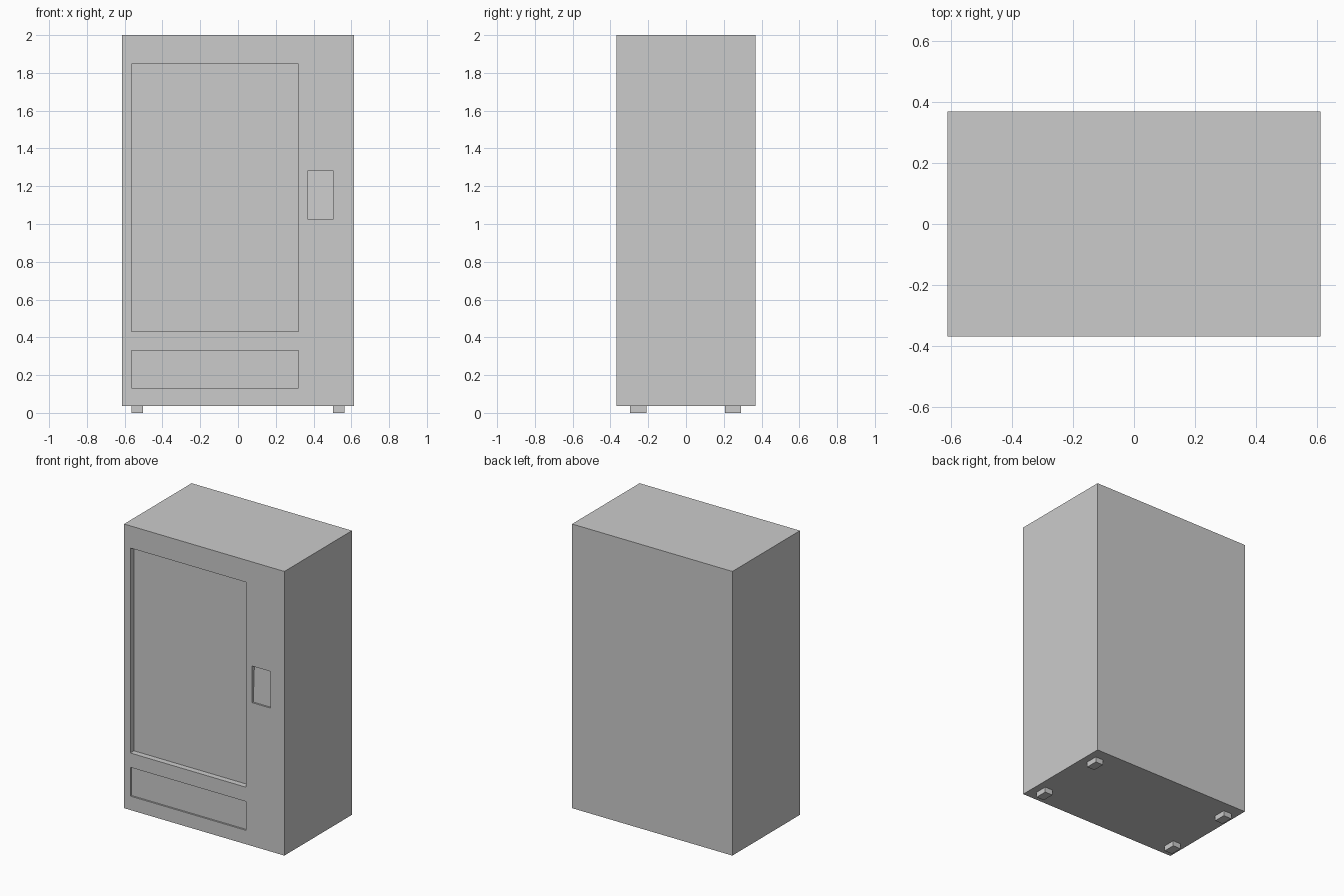
import bpy
import bmesh
from mathutils import Vector

if "Cube" in bpy.data.objects:
    bpy.data.objects.remove(bpy.data.objects["Cube"])

FRONT, BACK = -0.369, 0.369


def box(name, x0, x1, y0, y1, z0, z1, top_back=None):
    """Box from its limits; top_back tilts the rear face by moving its top edge."""
    bm = bmesh.new()
    bmesh.ops.create_cube(bm, size=1)
    for v in bm.verts:
        s = v.co.copy()
        y = y1 if s.y > 0 else y0
        if top_back is not None and s.y > 0 and s.z > 0:
            y = top_back
        v.co = Vector((x1 if s.x > 0 else x0, y, z1 if s.z > 0 else z0))
    mesh = bpy.data.meshes.new(name)
    bm.to_mesh(mesh)
    bm.free()
    obj = bpy.data.objects.new(name, mesh)
    bpy.context.collection.objects.link(obj)
    return obj


def recess(target, name, x0, x1, z0, z1, depth, top_depth=None):
    """Sink a rectangular pocket into the front of the target."""
    top = None if top_depth is None else FRONT + top_depth
    cutter = box(name, x0, x1, FRONT - 0.1, FRONT + depth, z0, z1, top)
    cutter.hide_render = True
    mod = target.modifiers.new(name, 'BOOLEAN')
    mod.operation = 'DIFFERENCE'
    mod.solver = 'EXACT'
    mod.object = cutter
    bpy.context.view_layer.objects.active = target
    bpy.ops.object.modifier_apply(modifier=mod.name)
    bpy.data.objects.remove(cutter)


# Cabinet
cabinet = box("cabinet", -0.613, 0.613, FRONT, BACK, 0.036, 2.0)

# Display window, collection tray and slightly tilted control panel
recess(cabinet, "window_recess", -0.565, 0.319, 0.43, 1.847, 0.04)
recess(cabinet, "tray_recess", -0.565, 0.319, 0.132, 0.331, 0.012)
recess(cabinet, "control_recess", 0.367, 0.505, 1.027, 1.28, 0.012, 0.024)

# Four feet
for side, x0, x1 in (("left", -0.565, -0.503), ("right", 0.503, 0.563)):
    for end, y0, y1 in (("front", -0.296, -0.21), ("back", 0.206, 0.292)):
        box(f"{end}_{side}_foot", x0, x1, y0, y1, 0.0, 0.036)
